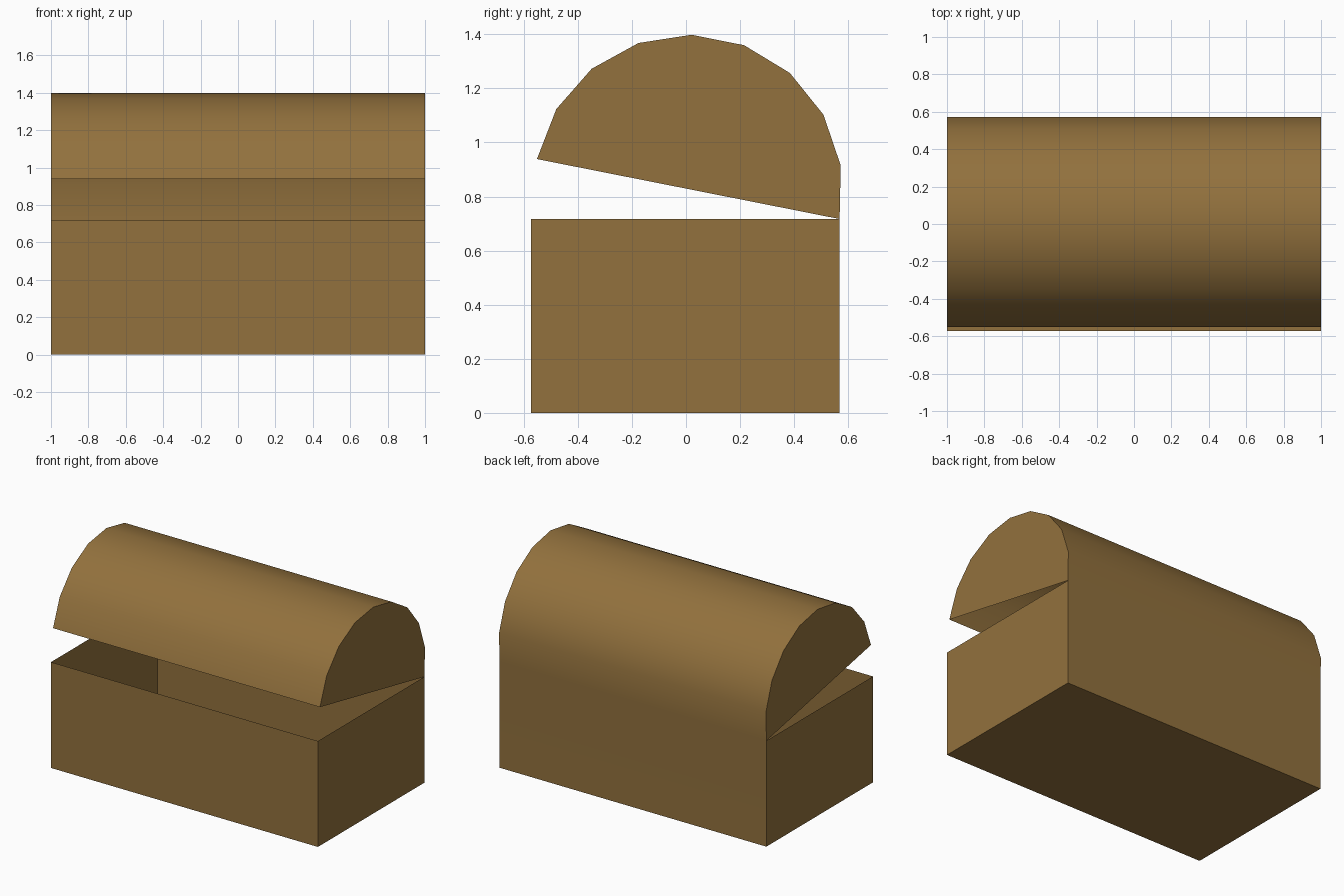
import bpy, bmesh, math

if "Cube" in bpy.data.objects:
    bpy.data.objects.remove(bpy.data.objects["Cube"])

# Main dimensions
HALF_X = 1.0
FRONT_Y, HINGE_Y, RIM_Z = -0.573, 0.568, 0.717
RADIUS = (HINGE_Y - FRONT_Y) / 2
TILT = math.radians(11.2)      # how far the lid is open
SEGMENTS = 9

wood = bpy.data.materials.new("brown_wood")
wood.diffuse_color = (0.288, 0.165, 0.0467, 1.0)
wood.use_nodes = True
wood.node_tree.nodes["Principled BSDF"].inputs["Base Color"].default_value = wood.diffuse_color

# Side profile (y, z): box front, floor, back, then round lid from the hinge
box = [(FRONT_Y, RIM_Z), (FRONT_Y, 0.0), (HINGE_Y, 0.0), (HINGE_Y, RIM_Z)]
cy = HINGE_Y - RADIUS * math.cos(TILT)
cz = RIM_Z + RADIUS * math.sin(TILT)
lid = []
for i in range(1, SEGMENTS + 1):
    a = math.pi * i / SEGMENTS - TILT
    lid.append((cy + RADIUS * math.cos(a), cz + RADIUS * math.sin(a)))
profile = box + lid

bm = bmesh.new()
left = [bm.verts.new((-HALF_X, y, z)) for y, z in profile]
right = [bm.verts.new((HALF_X, y, z)) for y, z in profile]

# Thin shell along the length, open at the gap under the lid
for i in range(len(profile) - 1):
    bm.faces.new((left[i], left[i + 1], right[i + 1], right[i]))

# End walls of the box and of the lid, meeting at the hinge corner
for start, end in ((0, 4), (3, len(profile))):
    bm.faces.new(right[start:end])
    bm.faces.new(left[start:end][::-1])

# Smooth lid curve, sharp corners
bm.normal_update()
for f in bm.faces:
    f.smooth = True
for e in bm.edges:
    if len(e.link_faces) == 2:
        e.smooth = e.calc_face_angle() < math.radians(30)

mesh = bpy.data.meshes.new("chest")
bm.to_mesh(mesh)
bm.free()
mesh.materials.append(wood)
chest = bpy.data.objects.new("chest", mesh)
bpy.context.collection.objects.link(chest)
